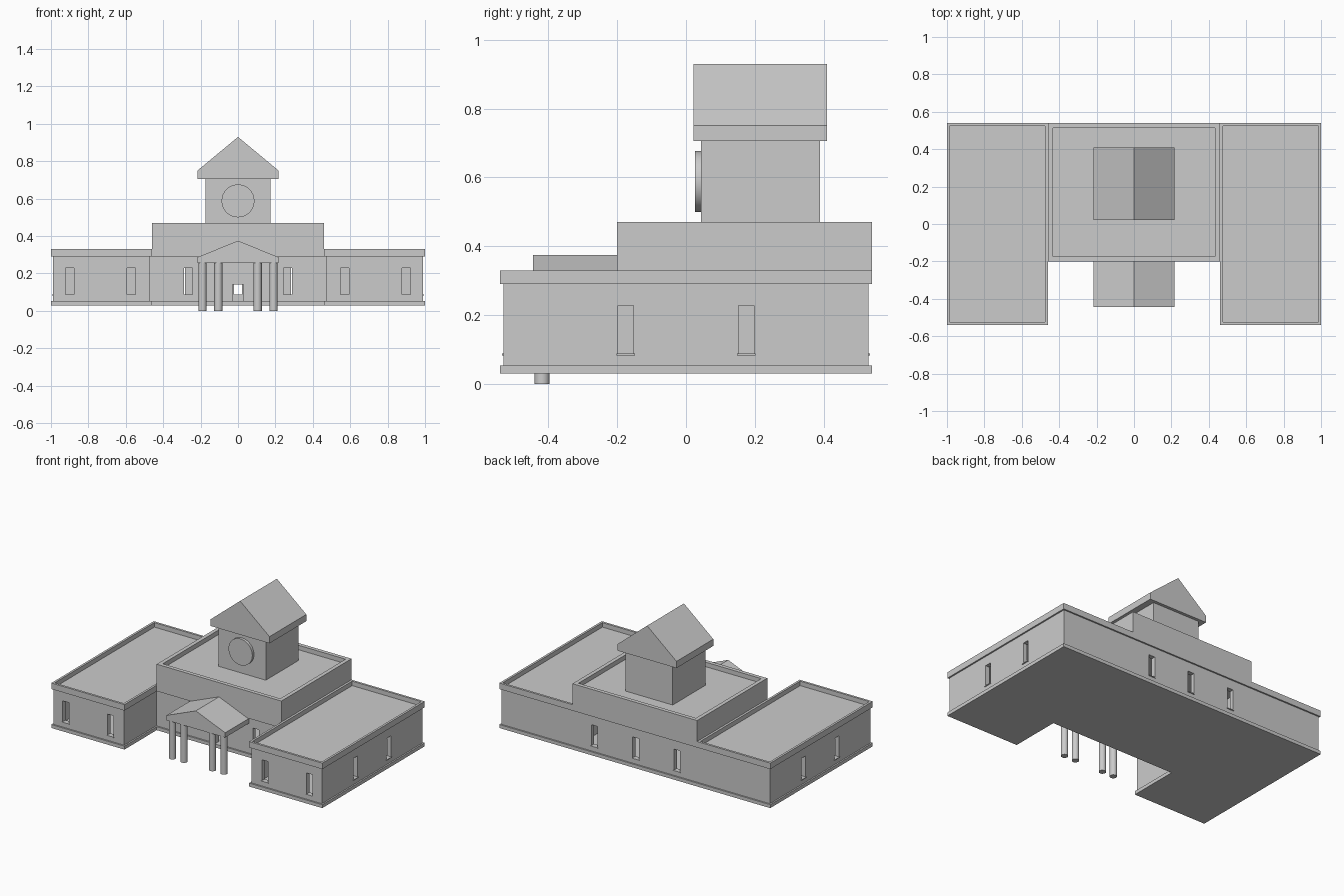
import bpy, bmesh, math
from mathutils import Matrix, Vector

if "Cube" in bpy.data.objects:
    bpy.data.objects.remove(bpy.data.objects["Cube"])


def finish(name, bm):
    bmesh.ops.recalc_face_normals(bm, faces=bm.faces)
    me = bpy.data.meshes.new(name)
    bm.to_mesh(me)
    bm.free()
    ob = bpy.data.objects.new(name, me)
    bpy.context.collection.objects.link(ob)
    return ob


def prism(name, pts, axis, lo, hi):
    """Extrude a profile: axis 'z' uses (x, y) points, axis 'y' uses (x, z)."""
    bm = bmesh.new()
    to3 = (lambda p: (p[0], p[1], lo)) if axis == 'z' else (lambda p: (p[0], lo, p[1]))
    f = bm.faces.new([bm.verts.new(to3(p)) for p in pts])
    ext = bmesh.ops.extrude_face_region(bm, geom=[f])
    d = Vector((0, 0, hi - lo)) if axis == 'z' else Vector((0, hi - lo, 0))
    bmesh.ops.translate(bm, vec=d, verts=[v for v in ext['geom'] if isinstance(v, bmesh.types.BMVert)])
    return finish(name, bm)


def box(name, x0, x1, y0, y1, z0, z1):
    return prism(name, [(x0, y0), (x1, y0), (x1, y1), (x0, y1)], 'z', z0, z1)


def roof_tray(name, x0, x1, y0, y1, z0, z1, rim, depth):
    """Block with a raised parapet rim around a sunken flat roof."""
    ob = box(name, x0, x1, y0, y1, z0, z1)
    bm = bmesh.new()
    bm.from_mesh(ob.data)
    top = max(bm.faces, key=lambda f: f.calc_center_median().z)
    bmesh.ops.inset_region(bm, faces=[top], thickness=rim)
    sunk = bmesh.ops.extrude_discrete_faces(bm, faces=[top])['faces'][0]
    bmesh.ops.translate(bm, vec=(0, 0, -depth), verts=sunk.verts)
    bm.to_mesh(ob.data)
    bm.free()
    return ob


def cylinder(name, r, depth, loc, segs, rot=Matrix()):
    bm = bmesh.new()
    bmesh.ops.create_cone(bm, cap_ends=True, segments=segs, radius1=r, radius2=r, depth=depth,
                          matrix=Matrix.Translation(loc) @ rot)
    ob = finish(name, bm)
    bpy.ops.object.select_all(action='DESELECT')
    ob.select_set(True)
    bpy.context.view_layer.objects.active = ob
    bpy.ops.object.shade_smooth_by_angle(angle=math.radians(35))
    return ob


def gable(name, w, z0, eave, ridge, y0, y1):
    return prism(name, [(-w, z0), (w, z0), (w, eave), (0, ridge), (-w, eave)], 'y', y0, y1)


def footprint(ox, ix, back, front, mid):
    """U-shaped plan: two wings joined by a central block."""
    right = [(ox, back), (ox, front), (ix, front), (ix, mid)]
    return right + [(-x, y) for x, y in reversed(right)]


# Plinth and outer walls
prism("plinth", footprint(1.0, 0.46, 0.54, -0.54, -0.2), 'z', 0.03, 0.053)
walls = prism("walls", footprint(0.99, 0.47, 0.53, -0.53, -0.19), 'z', 0.053, 0.29)


def cut(x0, x1, y0, y1, z0, z1):
    c = box("cutter", x0, x1, y0, y1, z0, z1)
    c.hide_render = True
    m = walls.modifiers.new("cut", 'BOOLEAN')
    m.operation, m.solver, m.object = 'DIFFERENCE', 'EXACT', c
    bpy.context.view_layer.objects.active = walls
    bpy.ops.object.modifier_apply(modifier=m.name)
    bpy.data.objects.remove(c)


# Hollow rooms
T = 0.03
cut(-0.44, 0.44, -0.19 + T, 0.53 - T, 0.04, 0.31)
for s in (-1, 1):
    a, b = sorted((s * 0.50, s * (0.99 - T)))
    cut(a, b, -0.53 + T, 0.53 - T, 0.04, 0.31)

# Windows with thin sills: (x, wall y, outward direction)
W, Z0, Z1 = 0.0225, 0.088, 0.228
openings = [(x, -0.53, -1) for x in (-0.9, -0.57, 0.57, 0.9)]
openings += [(x, -0.19, -1) for x in (-0.265, 0.265)]
openings += [(x, 0.53, 1) for x in (-0.305, 0, 0.305)]
for x, y, s in openings:
    cut(x - W, x + W, y - 0.04, y + 0.04, Z0, Z1)
    a, b = sorted((y - s * T, y + s * 0.005))
    box("window_sill", x - W - 0.004, x + W + 0.004, a, b, Z0 - 0.005, Z0)
for s in (-1, 1):
    for y in (-0.175, 0.175):
        a, b = sorted((s * 0.95, s * 1.03))
        cut(a, b, y - W, y + W, Z0, Z1)
        a, b = sorted((s * (0.99 - T), s * 0.995))
        box("window_sill", a, b, y - W - 0.004, y + W + 0.004, Z0 - 0.005, Z0)

# Doorway
cut(-0.03, 0.03, -0.24, -0.14, 0.04, 0.14)

# Parapet roofs
roof_tray("left_wing_roof", -1.0, -0.46, -0.54, 0.54, 0.29, 0.33, 0.021, 0.03)
roof_tray("right_wing_roof", 0.46, 1.0, -0.54, 0.54, 0.29, 0.33, 0.021, 0.03)
roof_tray("central_block", -0.46, 0.46, -0.2, 0.54, 0.29, 0.47, 0.037, 0.03)

# Clock tower
box("tower", -0.175, 0.175, 0.043, 0.39, 0.43, 0.71)
gable("tower_roof", 0.217, 0.705, 0.75, 0.93, 0.022, 0.41)
cylinder("clock_disc", 0.088, 0.025, (0, 0.038, 0.588), 32, Matrix.Rotation(math.pi / 2, 4, 'X'))

# Portico
gable("portico_roof", 0.217, 0.255, 0.287, 0.375, -0.445, -0.195)
for x in (-0.19, -0.105, 0.105, 0.19):
    cylinder("portico_column", 0.022, 0.258, (x, -0.418, 0.129), 24)
